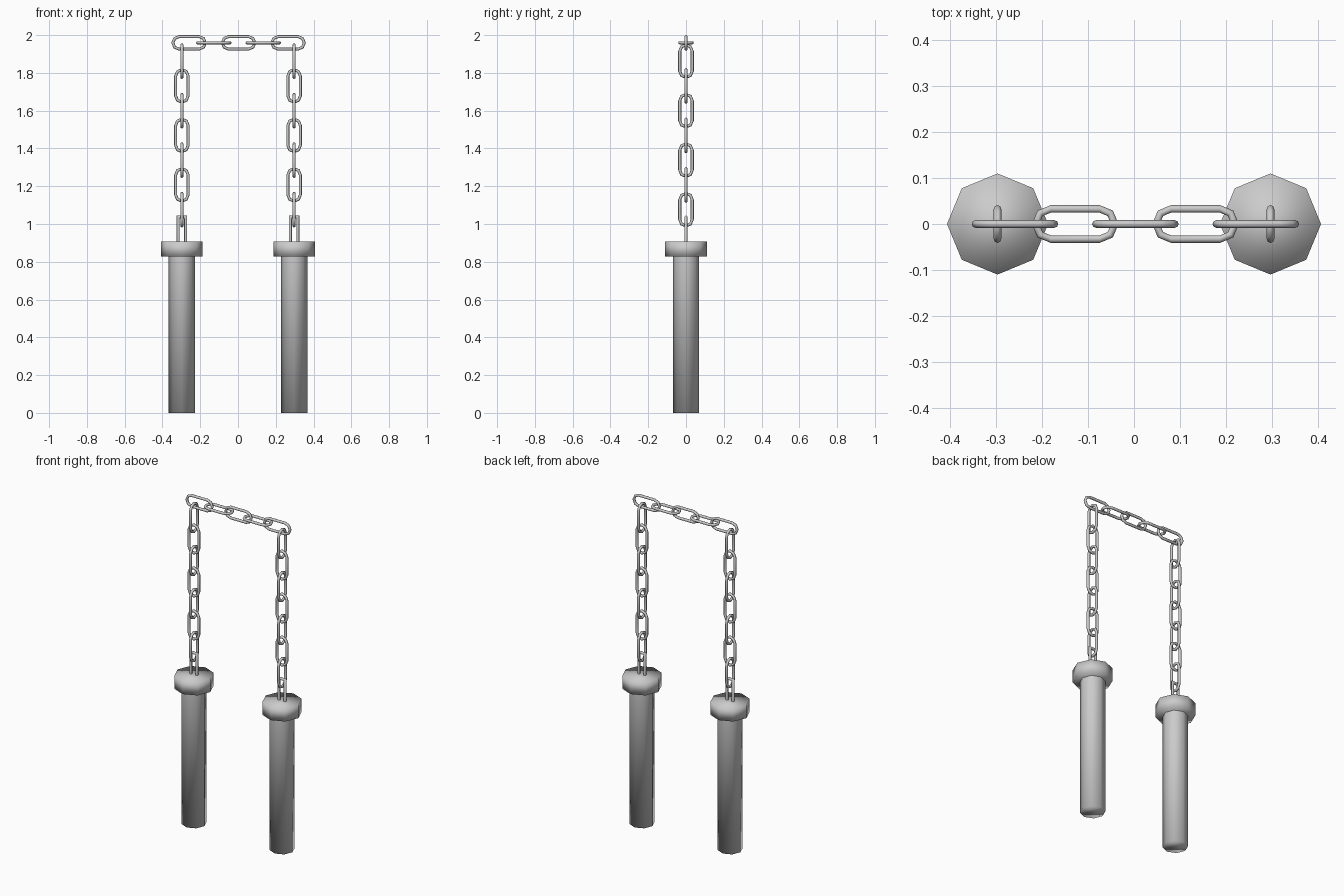
import bpy, bmesh
from math import sin, cos, pi, radians
from mathutils import Vector, Matrix

if "Cube" in bpy.data.objects:
    bpy.data.objects.remove(bpy.data.objects["Cube"])

X = 0.297        # handle / hanging chain offset
PITCH = 0.131    # distance between neighbouring links
TUBE = 0.0082    # wire radius


def finish(name, bm, matrix):
    bmesh.ops.recalc_face_normals(bm, faces=bm.faces)
    me = bpy.data.meshes.new(name)
    bm.to_mesh(me)
    bm.free()
    me.polygons.foreach_set("use_smooth", [True] * len(me.polygons))
    ob = bpy.data.objects.new(name, me)
    ob.matrix_world = matrix
    bpy.context.collection.objects.link(ob)
    return ob


def tube(name, path, closed, matrix, sides=8):
    """Sweep a round wire along (point, outward offset) pairs lying in local XZ."""
    bm = bmesh.new()
    rings = []
    for p, out in path:
        rings.append([bm.verts.new(Vector((p[0], 0, p[1]))
                      + TUBE * (cos(2 * pi * k / sides) * Vector((out[0], 0, out[1]))
                                + sin(2 * pi * k / sides) * Vector((0, 1, 0))))
                      for k in range(sides)])
    n = len(rings)
    for i in range(n if closed else n - 1):
        a, b = rings[i], rings[(i + 1) % n]
        for k in range(sides):
            j = (k + 1) % sides
            bm.faces.new((a[k], a[j], b[j], b[k]))
    return finish(name, bm, matrix)


def lathe(name, x, z0, z1, r, open_top=False):
    """Eight-sided smooth cylinder with corners on the axes."""
    bm = bmesh.new()
    lo, hi = [[bm.verts.new((r * cos(i * pi / 4), r * sin(i * pi / 4), z))
               for i in range(8)] for z in (z0, z1)]
    for i in range(8):
        j = (i + 1) % 8
        bm.faces.new((lo[i], lo[j], hi[j], hi[i]))
    bm.faces.new(lo[::-1])
    if not open_top:
        bm.faces.new(hi)
    return finish(name, bm, Matrix.Translation((x, 0, 0)))


# Link path: two half octagons joined by straight sides, long axis local Z
LINK = []
R, H = 0.033, 0.053
for end in (1, -1):
    for i in range(5):
        a = i * pi / 4 + (0 if end == 1 else pi)
        LINK.append(((R * cos(a), R * sin(a) + end * H), (cos(a), sin(a))))

# Staple path: square-cornered U
W, T = 0.02, 1.037
STAPLE = [((-W, 0.88), (-1, 0)), ((-W, T), (-1, 1)), ((W, T), (1, 1)), ((W, 0.88), (1, 0))]

for side, x in (("left", -X), ("right", X)):
    # Grip, collar and staple
    lathe(f"{side}_handle", x, 0, 0.83, 0.07, open_top=True)
    lathe(f"{side}_collar", x, 0.828, 0.907, 0.11)
    tube(f"{side}_staple", STAPLE, False, Matrix.Translation((x, 0, 0)))
    # Hanging chain, alternating orientation
    for i in range(7):
        turn = Matrix.Rotation(radians(90 if i % 2 == 0 else 0), 4, 'Z')
        tube(f"{side}_chain_link_{i + 1}", LINK, True,
             Matrix.Translation((x, 0, 1.862 - i * PITCH)) @ turn)

# Horizontal chain across the top
for i in range(-2, 3):
    turn = Matrix.Rotation(radians(90), 4, 'Y')
    if i % 2:
        turn = Matrix.Rotation(radians(90), 4, 'X') @ turn
    tube(f"top_chain_link_{i + 3}", LINK, True,
         Matrix.Translation((i * PITCH + 0.003, 0, 1.959)) @ turn)
